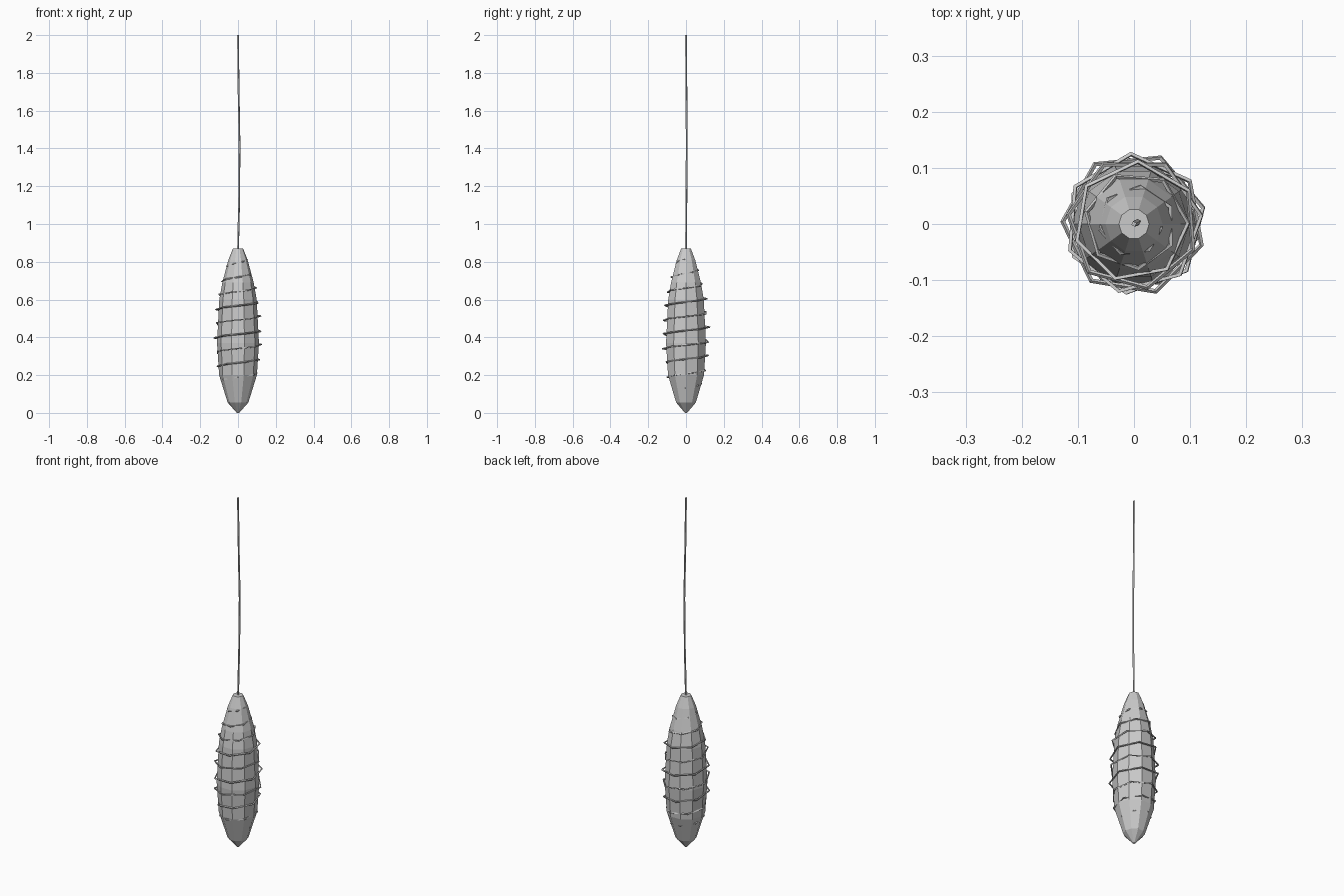
import bpy, bmesh, math

if "Cube" in bpy.data.objects:
    bpy.data.objects.remove(bpy.data.objects["Cube"])

SIDES = 10
# body profile: (radius, height)
PROFILE = [(0.006, 0.0), (0.055, 0.055), (0.1, 0.2), (0.111, 0.37),
           (0.099, 0.6), (0.083, 0.69), (0.051, 0.81), (0.027, 0.87)]


def body_radius(z):
    for (r0, z0), (r1, z1) in zip(PROFILE, PROFILE[1:]):
        if z <= z1:
            return r0 + (r1 - r0) * (z - z0) / (z1 - z0)
    return PROFILE[-1][0]


def lathe(name, profile, sides):
    bm = bmesh.new()
    rings = []
    for r, z in profile:
        rings.append([bm.verts.new((r * math.cos(2 * math.pi * i / sides),
                                    r * math.sin(2 * math.pi * i / sides), z))
                      for i in range(sides)])
    for a, b in zip(rings, rings[1:]):
        for i in range(sides):
            j = (i + 1) % sides
            bm.faces.new((a[i], a[j], b[j], b[i]))
    bm.faces.new(rings[0][::-1])
    bm.faces.new(rings[-1])
    mesh = bpy.data.meshes.new(name)
    bm.to_mesh(mesh)
    bm.free()
    obj = bpy.data.objects.new(name, mesh)
    bpy.context.collection.objects.link(obj)
    return obj


def strand(name, points, radius):
    curve = bpy.data.curves.new(name, 'CURVE')
    curve.dimensions = '3D'
    curve.bevel_depth = radius
    curve.bevel_resolution = 0
    curve.use_fill_caps = True
    spline = curve.splines.new('POLY')
    spline.use_smooth = False
    spline.points.add(len(points) - 1)
    for p, co in zip(spline.points, points):
        p.co = (*co, 1)
    obj = bpy.data.objects.new(name, curve)
    bpy.context.collection.objects.link(obj)
    return obj


# faceted cocoon body
lathe("cocoon_body", PROFILE, SIDES)

# silk wound around the body in coarse straight segments
COUNT, TURNS = 60, 9
wrap = []
for i in range(COUNT):
    t = i / (COUNT - 1)
    a = 2 * math.pi * TURNS * t - math.radians(5)
    z = 0.132 + 0.68 * t
    r = body_radius(z) * (0.97 + 0.2 * math.sin(math.pi * t))
    wrap.append((r * math.cos(a), r * math.sin(a), z))
strand("silk_wrap", wrap, 0.0045)

# slightly bowed hanging thread
strand("hanging_thread", [(0, 0, 0.85), (0.006, 0.002, 1.13), (0.008, 0.004, 1.42),
                          (0.003, 0.002, 1.71), (0, 0, 2.0)], 0.005)
